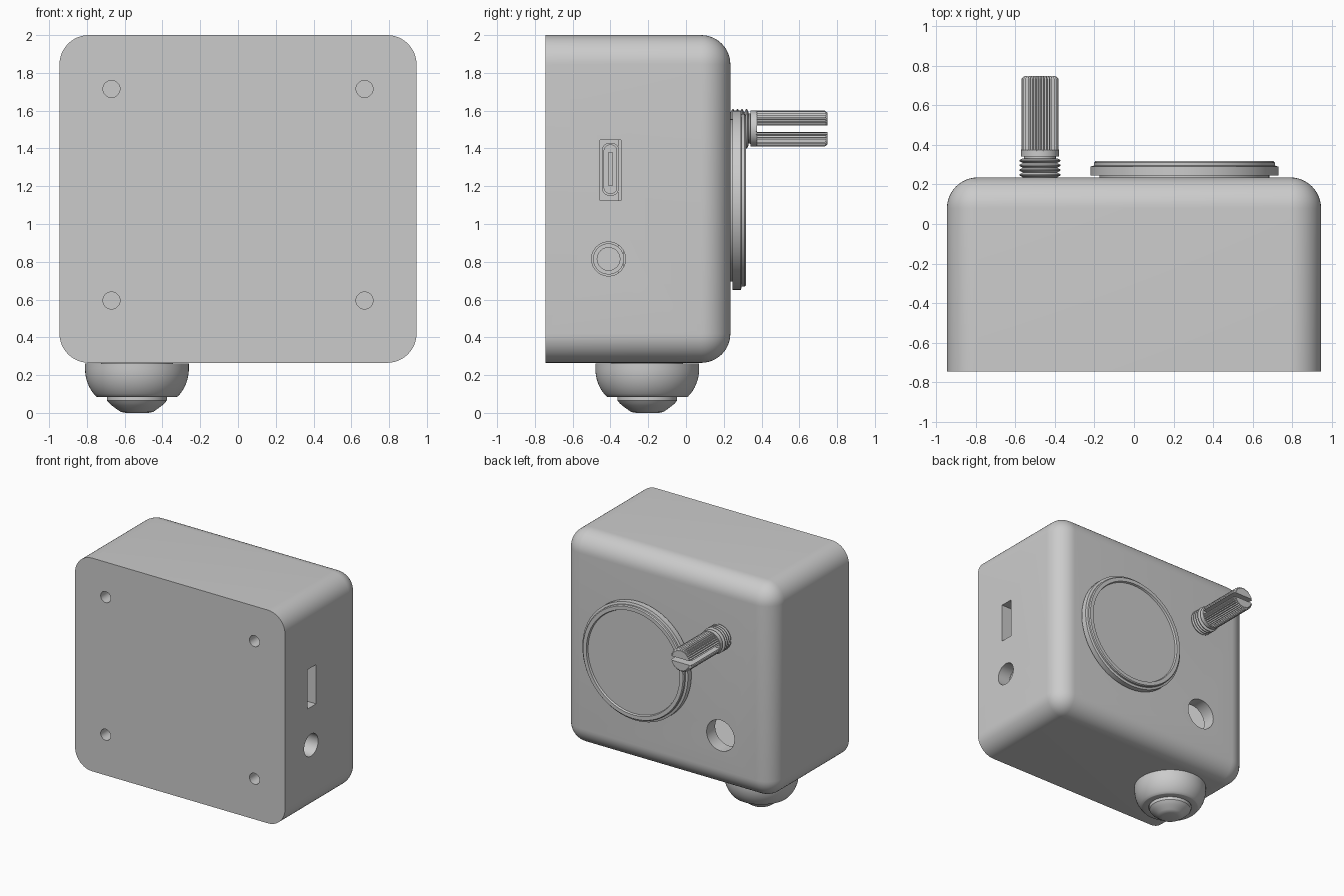
import bpy, bmesh, math
from mathutils import Vector

cube = bpy.data.objects.get("Cube")
if cube:
    bpy.data.objects.remove(cube, do_unlink=True)

grey = bpy.data.materials.new("neutral grey")
grey.use_nodes = True
GREY = (0.6, 0.6, 0.6, 1)
grey.diffuse_color = GREY
grey.node_tree.nodes["Principled BSDF"].inputs["Base Color"].default_value = GREY


def finish(bm, name):
    bmesh.ops.recalc_face_normals(bm, faces=bm.faces)
    mesh = bpy.data.meshes.new(name)
    bm.to_mesh(mesh)
    bm.free()
    mesh.materials.append(grey)
    obj = bpy.data.objects.new(name, mesh)
    bpy.context.collection.objects.link(obj)
    return obj


def smooth(obj, angle=30):
    bpy.ops.object.select_all(action='DESELECT')
    obj.select_set(True)
    bpy.context.view_layer.objects.active = obj
    bpy.ops.object.shade_smooth_by_angle(angle=math.radians(angle))


def box(name, low, high, radius=0.0, pick=None):
    """Box between two corners; edges accepted by pick are rounded."""
    low, high = Vector(low), Vector(high)
    bm = bmesh.new()
    bmesh.ops.create_cube(bm, size=1)
    for v in bm.verts:
        v.co = (low + high) / 2 + v.co * (high - low)
    if radius:
        edges = [e for e in bm.edges if pick(e)]
        bmesh.ops.bevel(bm, geom=edges, offset=radius, segments=12,
                        profile=0.5, affect='EDGES')
    return finish(bm, name)


def lathe(name, profile, centre, axis='Z', sides=64, tooth=0.0):
    """Revolve (radius, height) points; tooth shrinks every other column."""
    bm = bmesh.new()
    rings = []
    for r, h in profile:
        ring = []
        for i in range(sides):
            a = math.tau * i / sides
            rr = r - (tooth if i % 2 else 0)
            u, w = rr * math.cos(a), rr * math.sin(a)
            co = {'X': (h, u, w), 'Y': (u, h, w), 'Z': (u, w, h)}[axis]
            ring.append(bm.verts.new(Vector(co) + Vector(centre)))
        rings.append(ring)
    for a, b in zip(rings, rings[1:]):
        for i in range(sides):
            j = (i + 1) % sides
            bm.faces.new((a[i], a[j], b[j], b[i]))
    bm.faces.new(rings[0])
    bm.faces.new(rings[-1])
    return finish(bm, name)


def cut(target, cutter):
    cutter.hide_render = True
    mod = target.modifiers.new("cut", 'BOOLEAN')
    mod.operation = 'DIFFERENCE'
    mod.solver = 'EXACT'
    mod.object = cutter
    bpy.context.view_layer.objects.active = target
    bpy.ops.object.modifier_apply(modifier=mod.name)
    bpy.data.objects.remove(cutter, do_unlink=True)


# Housing: square front edge, all other edges rounded, hollow inside
FRONT, BACK = -0.745, 0.235
housing = box("housing", (-0.945, FRONT, 0.265), (0.945, BACK, 2.0), 0.155,
              lambda e: any(v.co.y > 0 for v in e.verts))
cut(housing, box("cavity_cutter", (-0.835, FRONT + 0.11, 0.375),
                 (0.835, BACK - 0.11, 1.89)))

# Screw holes in the front
for x in (-0.67, 0.67):
    for z in (0.595, 1.715):
        cut(housing, lathe("screw_cutter", [(0.045, -0.1), (0.045, 0.2)],
                           (x, FRONT, z), 'Y', 32))

# Port openings in the side and sensor opening in the back
cut(housing, box("port_cutter", (0.75, -0.455, 1.125), (1.1, -0.345, 1.445)))
cut(housing, lathe("jack_cutter", [(0.09, 0.75), (0.09, 1.1)],
                   (0, -0.41, 0.815), 'X', 48))
cut(housing, lathe("back_cutter", [(0.125, 0.05), (0.125, 0.4)],
                   (-0.475, 0, 0.70), 'Y', 48))
smooth(housing)


# Recessed socket with a tongue behind the rectangular opening
def along_x(e):
    return abs(e.verts[0].co.x - e.verts[1].co.x) > 0.01


socket = box("port_socket", (0.5, -0.445, 1.15), (0.84, -0.355, 1.43),
             0.04, along_x)
cut(socket, box("socket_cutter", (0.65, -0.433, 1.162), (0.9, -0.367, 1.418),
                0.03, along_x))
smooth(socket)
box("port_tongue", (0.6, -0.411, 1.2), (0.82, -0.389, 1.38))

# Recessed round jack
smooth(lathe("audio_jack", [(0.082, 0.5), (0.082, 0.84), (0.06, 0.84), (0.06, 0.6)],
             (0, -0.41, 0.815), 'X', 48))
box("circuit_board", (0.3, -0.36, 0.5), (0.6, -0.33, 1.75))

# Round display with stepped rim on the back
smooth(lathe("round_display",
             [(0.43, 0.2), (0.43, 0.245), (0.475, 0.245), (0.475, 0.29),
              (0.457, 0.295), (0.457, 0.31), (0.45, 0.318), (0.42, 0.318),
              (0.415, 0.302)], (0.255, 0, 1.125), 'Y', 96))

# Control shaft: threaded bush, collar and slotted knurled end
SHAFT = (-0.475, 0, 1.505)
thread = [(0.088, 0.1)]
for k in range(4):
    y = 0.237 + k * 0.024
    thread += [(0.088, y), (0.104, y + 0.009), (0.104, y + 0.014), (0.088, y + 0.022)]
smooth(lathe("threaded_bush", thread, SHAFT, 'Y', 48))
smooth(lathe("shaft_collar", [(0.08, 0.3), (0.08, 0.34), (0.095, 0.342), (0.095, 0.375)],
             SHAFT, 'Y', 48))
knurl = lathe("knurled_shaft", [(0.095, 0.37), (0.095, 0.735), (0.085, 0.748)],
              SHAFT, 'Y', 72, 0.008)
cut(knurl, box("slot_cutter", (-0.7, 0.376, 1.488), (-0.3, 0.9, 1.522)))

# Domed sensor under the housing, with a smaller lens in its rim
SENSOR = (-0.535, -0.205, 0)
dome = [(0.19, 0.3), (0.19, 0.262), (0.275, 0.262)]
for k in range(9):
    a = math.radians(6 * k)
    dome.append((0.275 * math.cos(a * 0.8), 0.235 - 0.2 * math.sin(a)))
dome += [(0.212, 0.085), (0.165, 0.085), (0.165, 0.13)]
smooth(lathe("sensor_dome", dome, SENSOR))
lens = [(0.158, 0.14), (0.158, 0.065)]
for k in range(1, 7):
    t = k / 6
    lens.append((0.158 - 0.073 * t, 0.065 - 0.06 * t ** 0.8))
lens.append((0.06, 0.0))
smooth(lathe("sensor_lens", lens, SENSOR))
